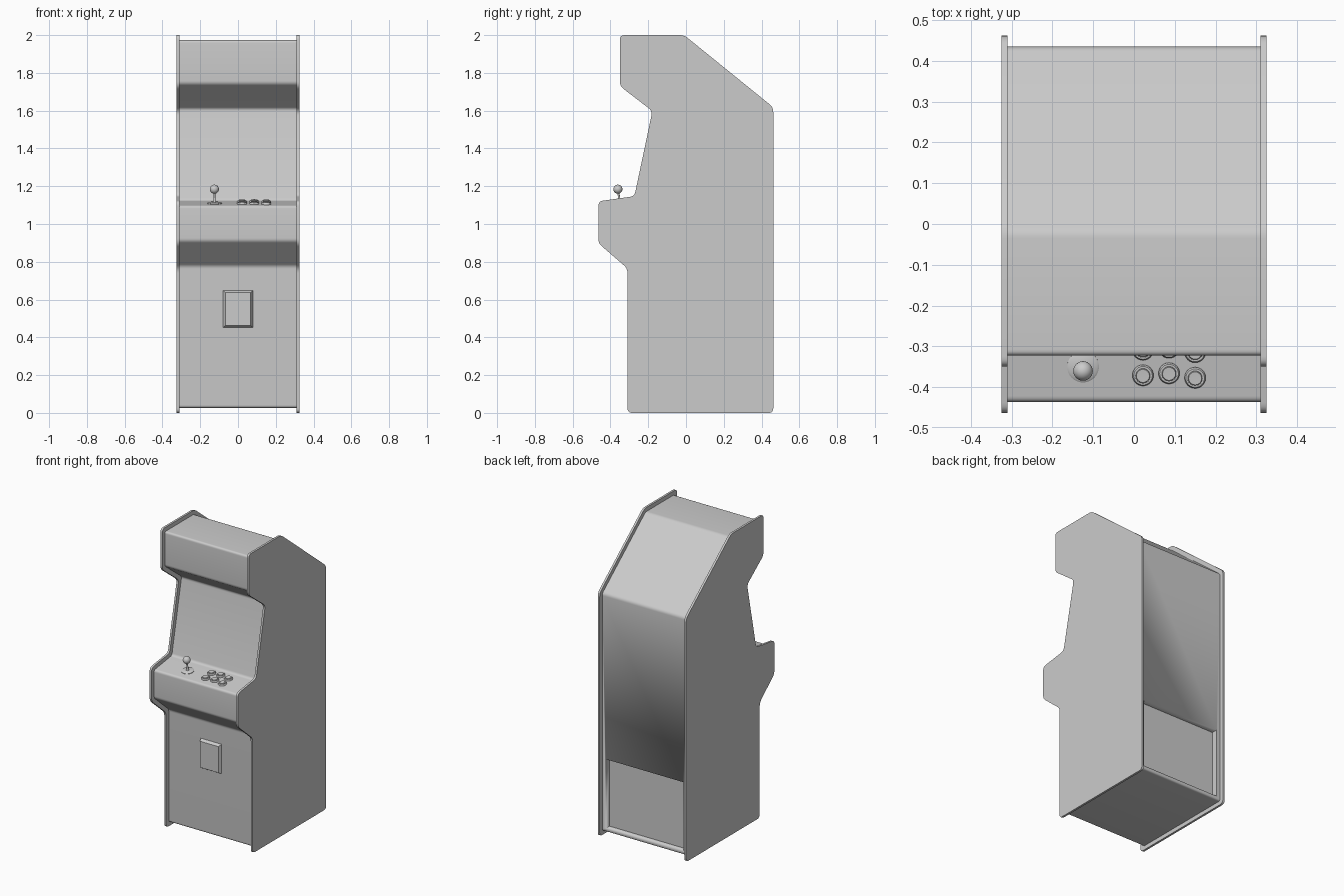
import bpy, bmesh, math
from mathutils import Vector, Matrix

if "Cube" in bpy.data.objects:
    bpy.data.objects.remove(bpy.data.objects["Cube"])

# cabinet silhouette (y, z), counter-clockwise
OUTLINE = [(-0.31, 0), (0.462, 0), (0.462, 1.618), (-0.01, 2.0), (-0.35, 2.0), (-0.35, 1.73),
           (-0.178, 1.598), (-0.273, 1.147), (-0.464, 1.12), (-0.464, 0.898), (-0.31, 0.765)]
INSET = 0.027
TILT = math.atan2(0.027, 0.191)


def finish(name, bm, angle=30):
    bmesh.ops.recalc_face_normals(bm, faces=bm.faces)
    me = bpy.data.meshes.new(name)
    bm.to_mesh(me)
    bm.free()
    ob = bpy.data.objects.new(name, me)
    bpy.context.collection.objects.link(ob)
    bpy.ops.object.select_all(action='DESELECT')
    bpy.context.view_layer.objects.active = ob
    ob.select_set(True)
    bpy.ops.object.shade_smooth_by_angle(angle=math.radians(angle))
    return ob


def offset(pts, d):
    """Move every edge of a counter-clockwise outline inward by d."""
    pts = [Vector(p) for p in pts]
    out = []
    for i, p in enumerate(pts):
        a = (p - pts[i - 1]).normalized()
        b = (pts[(i + 1) % len(pts)] - p).normalized()
        na, nb = Vector((-a.y, a.x)), Vector((-b.y, b.x))
        out.append(p + (na + nb) * d / (1 + na.dot(nb)))
    return out


def rounded(pts, cut, steps=5):
    """Replace each corner by a small curve starting 'cut' away from it."""
    pts = [Vector(p) for p in pts]
    out = []
    for i, p in enumerate(pts):
        a = p + (pts[i - 1] - p).normalized() * cut
        b = p + (pts[(i + 1) % len(pts)] - p).normalized() * cut
        for k in range(steps + 1):
            t = k / steps
            out.append(a * (1 - t) ** 2 + p * 2 * t * (1 - t) + b * t * t)
    return out


def prism(name, pts, x0, x1):
    bm = bmesh.new()
    f = bm.faces.new([bm.verts.new((x0, p.x, p.y)) for p in pts])
    ext = bmesh.ops.extrude_face_region(bm, geom=[f])['geom']
    bmesh.ops.translate(bm, vec=(x1 - x0, 0, 0),
                        verts=[v for v in ext if isinstance(v, bmesh.types.BMVert)])
    return finish(name, bm)


def box(name, x, y0, y1, z0, z1, taper=0.0):
    """Box centred on x = 0; the y0 end shrinks by taper."""
    bm = bmesh.new()
    bmesh.ops.create_cube(bm, size=2)
    for v in bm.verts:
        t = taper if v.co.y < 0 else 0
        v.co = (v.co.x * (x - t), y0 if v.co.y < 0 else y1,
                z0 + t if v.co.z < 0 else z1 - t)
    return finish(name, bm)


def on_panel(ob, x, y):
    """Stand an object on the sloping control panel."""
    z = 1.12 + (y + 0.464) * math.tan(TILT) - INSET / math.cos(TILT)
    ob.matrix_world = Matrix.Translation((x, y, z)) @ Matrix.Rotation(TILT, 4, 'X')


def lathe(name, profile, x, y, n=24):
    bm = bmesh.new()
    vs = [bm.verts.new((r, 0, z)) for r, z in profile]
    es = [bm.edges.new(e) for e in zip(vs, vs[1:])]
    bmesh.ops.spin(bm, geom=vs + es, cent=(0, 0, 0), axis=(0, 0, 1),
                   angle=math.tau, steps=n, use_duplicate=False)
    bmesh.ops.remove_doubles(bm, verts=bm.verts, dist=1e-5)
    on_panel(finish(name, bm, 40), x, y)


# side panels
for name, s in (("left_side_panel", -1), ("right_side_panel", 1)):
    prism(name, rounded(OUTLINE, 0.025), s * 0.311, s * 0.325)

# inset cabinet body with a recessed rear service panel
body = prism("cabinet_body", rounded(offset(OUTLINE, INSET), 0.015), -0.311, 0.311)
cutter = box("rear_recess_cutter", 0.285, 0.395, 0.5, 0.05, 0.51)
cutter.hide_render = True
cutter.hide_set(True)
cut = body.modifiers.new("rear_recess", 'BOOLEAN')
cut.operation = 'DIFFERENCE'
cut.solver = 'EXACT'
cut.object = cutter

# coin door with chamfered rim
box("coin_door", 0.08, -0.302, -0.28, 0.45, 0.65, 0.013)

# joystick
JX, JY = -0.125, -0.35
lathe("joystick_base", [(0.039, -0.002), (0.039, 0.002), (0.034, 0.005), (0, 0.006)], JX, JY, 32)
lathe("joystick_shaft", [(0.011, 0.004), (0.006, 0.012), (0.005, 0.07)], JX, JY, 16)
ball = bmesh.new()
bmesh.ops.create_uvsphere(ball, u_segments=24, v_segments=16, radius=0.024)
bmesh.ops.translate(ball, verts=ball.verts, vec=(0, 0, 0.076))
on_panel(finish("joystick_ball", ball), JX, JY)

# six buttons: raised rim with plunger
BUTTON = [(0.026, -0.002), (0.026, 0.005), (0.023, 0.009), (0.019, 0.009), (0.019, 0.006),
          (0.0175, 0.006), (0.0175, 0.012), (0.016, 0.0135), (0, 0.013)]
for row in range(2):
    for col, (x, y) in enumerate([(0.022, -0.371), (0.086, -0.366), (0.15, -0.377)]):
        lathe(f"button_{row + 1}_{col + 1}", BUTTON, x, y + row * 0.063)
